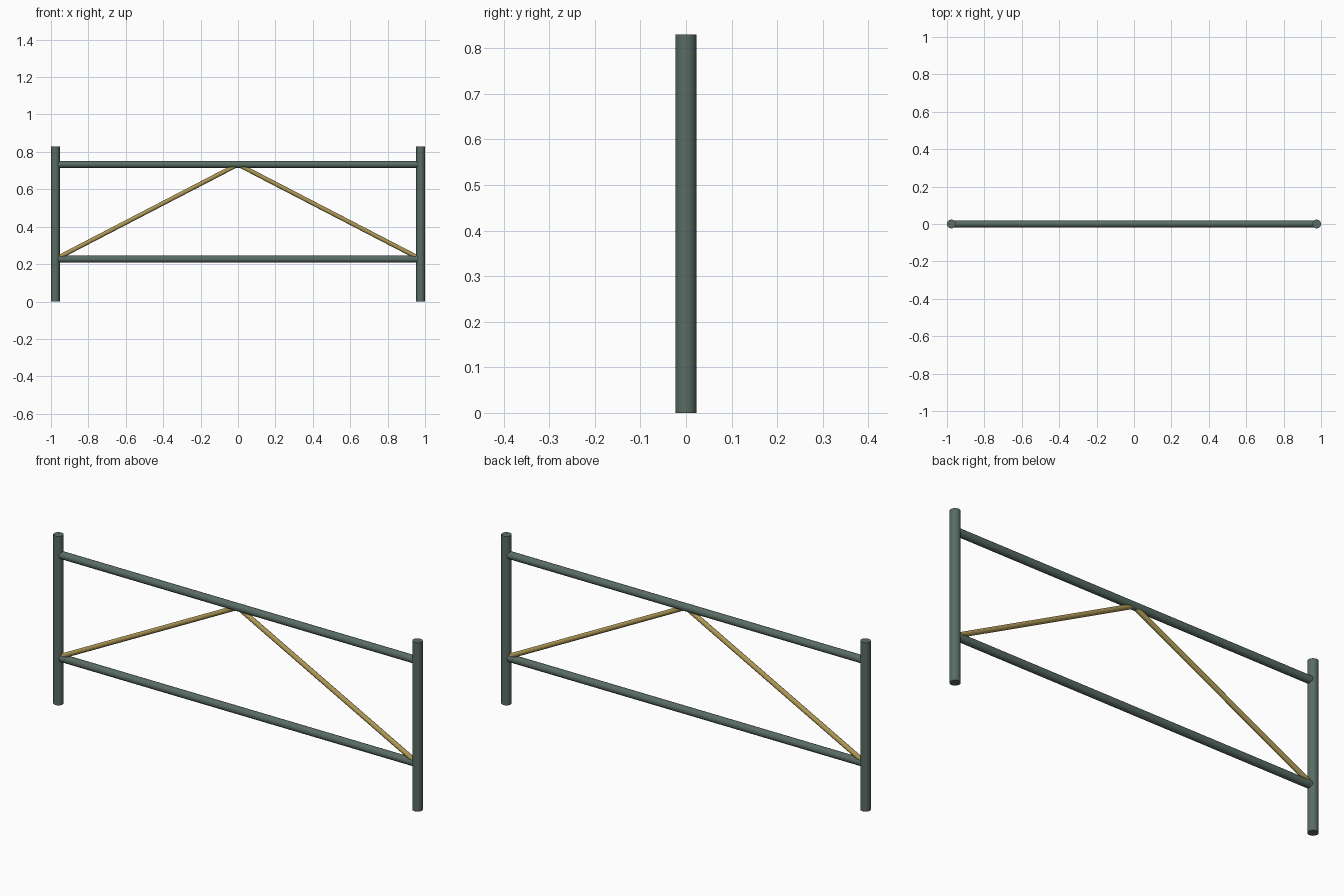
import bpy
import math
from mathutils import Vector

if "Cube" in bpy.data.objects:
    bpy.data.objects.remove(bpy.data.objects["Cube"])

POST_X, POST_R, POST_H = 0.9765, 0.0235, 0.83
RAIL_R, RAIL_LOW, RAIL_HIGH = 0.0185, 0.227, 0.733
BRACE_R = 0.0118


def material(name, color):
    m = bpy.data.materials.new(name)
    m.diffuse_color = (*color, 1)
    m.use_nodes = True
    m.node_tree.nodes["Principled BSDF"].inputs["Base Color"].default_value = m.diffuse_color
    return m


green = material("green_paint", (0.10, 0.15, 0.125))
brass = material("brass", (0.42, 0.31, 0.09))


def tube(name, a, b, radius, mat, sides=20):
    """Capped round bar running from point a to point b."""
    a, b = Vector(a), Vector(b)
    bpy.ops.mesh.primitive_cylinder_add(
        vertices=sides, radius=radius, depth=(b - a).length,
        location=(a + b) / 2,
        rotation=(b - a).to_track_quat('Z', 'Y').to_euler())
    obj = bpy.context.object
    obj.name = name
    obj.data.materials.append(mat)
    bpy.ops.object.shade_smooth_by_angle(angle=math.radians(40))
    return obj


# Upright posts and diagonal braces, mirrored left and right
for side, s in (("left", -1), ("right", 1)):
    x = s * POST_X
    tube(f"{side}_post", (x, 0, 0), (x, 0, POST_H), POST_R, green)
    tube(f"{side}_brace", (x, 0, RAIL_LOW), (0, 0, RAIL_HIGH), BRACE_R, brass, 16)

# Horizontal rails between the posts
for name, z in (("lower_rail", RAIL_LOW), ("upper_rail", RAIL_HIGH)):
    tube(name, (-POST_X, 0, z), (POST_X, 0, z), RAIL_R, green)
